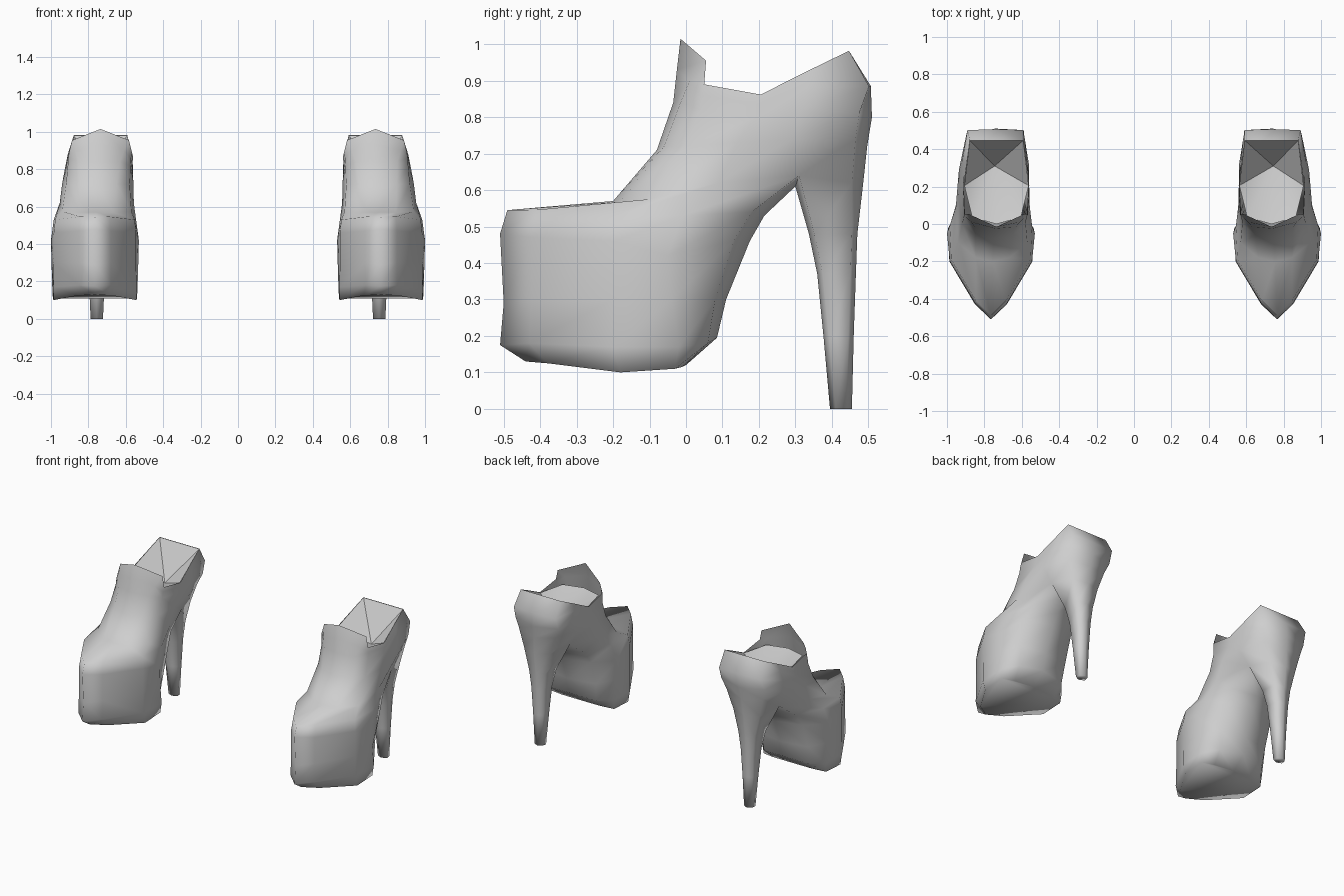
import bpy, bmesh
from mathutils import Vector

cube = bpy.data.objects.get("Cube")
if cube:
    bpy.data.objects.remove(cube, do_unlink=True)

grey = bpy.data.materials.new("light_grey")
grey.use_nodes = True
COLOUR = (0.62, 0.62, 0.62, 1)
grey.diffuse_color = COLOUR
grey.node_tree.nodes["Principled BSDF"].inputs["Base Color"].default_value = COLOUR

CENTRE_X = 0.765  # middle of one shoe

# Half outlines: (half width, y, z), from the front centre to the rear centre.
# Shared ring where the platform, ankle and heel meet
J_FRONT = [(0, -.20, .57), (.09, -.18, .568), (.185, -.10, .575), (.198, .09, .62)]
JOINT, ARCH = (.135, .31, .64), (0, .30, .61)
J_BACK = [(.095, .455, .62), (0, .485, .61)]

PLATFORM = [
    [(0, -.44, .13), (.09, -.38, .125), (.222, -.18, .10), (.225, -.03, .11), (.14, -.01, .115), (0, 0, .12)],
    [(0, -.51, .175), (.085, -.43, .18), (.222, -.20, .17), (.228, -.02, .17), (.16, .06, .18), (0, .085, .195)],
    [(0, -.50, .29), (.085, -.425, .30), (.22, -.20, .30), (.232, -.04, .30), (.17, .08, .30), (0, .11, .30)],
    [(0, -.51, .48), (.085, -.425, .47), (.22, -.20, .46), (.235, -.05, .42), (.17, .13, .46), (0, .175, .46)],
    [(0, -.49, .545), (.08, -.41, .546), (.212, -.19, .53), (.22, -.01, .53), (.155, .18, .54), (0, .215, .53)],
    J_FRONT + [JOINT, ARCH],
]
PLATFORM_SHIFT = [0, 0, 0, 0, 0, -.01]
ANKLE = [
    J_FRONT + [JOINT] + J_BACK,
    [(0, -.08, .71), (.10, -.06, .72), (.17, 0, .72), (.19, .14, .73), (.187, .29, .74), (.13, .465, .74), (0, .497, .72)],
    [(0, -.035, .84), (.11, -.015, .84), (.168, .04, .82), (.177, .19, .80), (.180, .32, .82), (.155, .475, .81), (0, .51, .80)],
    [(0, -.025, .93), (.13, .01, .90), (.168, .045, .86), (.175, .20, .835), (.170, .33, .88), (.15, .502, .885), (0, .507, .885)],
    [(0, -.015, 1.015), (.152, .055, .955), (.168, .05, .89), (.175, .205, .862), (.158, .33, .925), (.143, .447, .982), (0, .447, .982)],
]
ANKLE_SHIFT = [-.01, -.016, -.023, -.025, -.03]


def heel_ring(z, front, back, w):
    return [(0, front, z), (w, front + .015, z), (w * .85, back - .015, z), (0, back, z)]


HEEL = [
    heel_ring(0, .395, .455, .033),
    heel_ring(.20, .377, .46, .042),
    heel_ring(.37, .36, .466, .052),
    heel_ring(.48, .337, .47, .068),
    [ARCH, JOINT] + J_BACK,
]
HEEL_SHIFT = [-.01] * 5


def ring(bm, half, side, shift):
    """Closed ring of vertices from a half outline and its reflection."""
    pts = half + [(-w, y, z) for w, y, z in half[-2:0:-1]]
    return [bm.verts.new((side * (CENTRE_X + shift + w), y, z)) for w, y, z in pts]


def loft(bm, halves, side, shifts, cap=False):
    rings = [ring(bm, h, side, s) for h, s in zip(halves, shifts)]
    for a, b in zip(rings, rings[1:]):
        n = len(a)
        for i in range(n):
            j = (i + 1) % n
            bm.faces.new((a[i], a[j], b[j], b[i]))
    if cap:
        bm.faces.new(rings[0])


def finish(bm, name, angle):
    mesh = bpy.data.meshes.new(name)
    bm.to_mesh(mesh)
    bm.free()
    mesh.materials.append(grey)
    obj = bpy.data.objects.new(name, mesh)
    bpy.context.collection.objects.link(obj)
    bpy.ops.object.select_all(action='DESELECT')
    obj.select_set(True)
    bpy.context.view_layer.objects.active = obj
    bpy.ops.object.shade_smooth_by_angle(angle=angle)


for label, side in (("left", 1), ("right", -1)):
    # Shoe: platform, ankle and heel welded into one shell
    bm = bmesh.new()
    loft(bm, PLATFORM, side, PLATFORM_SHIFT, cap=True)
    loft(bm, ANKLE, side, ANKLE_SHIFT)
    loft(bm, HEEL, side, HEEL_SHIFT, cap=True)
    bmesh.ops.remove_doubles(bm, verts=bm.verts, dist=.0005)
    bmesh.ops.recalc_face_normals(bm, faces=bm.faces)
    finish(bm, label + "_shoe", 1.8)

    # Sunken lining that closes the foot opening
    bm = bmesh.new()
    half = [(0, 0, .86), (.13, .035, .86), (.172, .205, .86), (.143, .447, .98)]
    rim = half + [(-w, y, z) for w, y, z in half[:0:-1]]
    verts = [bm.verts.new((side * (CENTRE_X - .03 + w), y, z)) for w, y, z in rim]
    low = bm.verts.new(Vector((side * .745, .31, .77)))
    for i, v in enumerate(verts):
        face = bm.faces.new((v, verts[(i + 1) % len(verts)], low))
        face.normal_update()
        if face.normal.z < 0:
            face.normal_flip()
    finish(bm, label + "_lining", .5)
